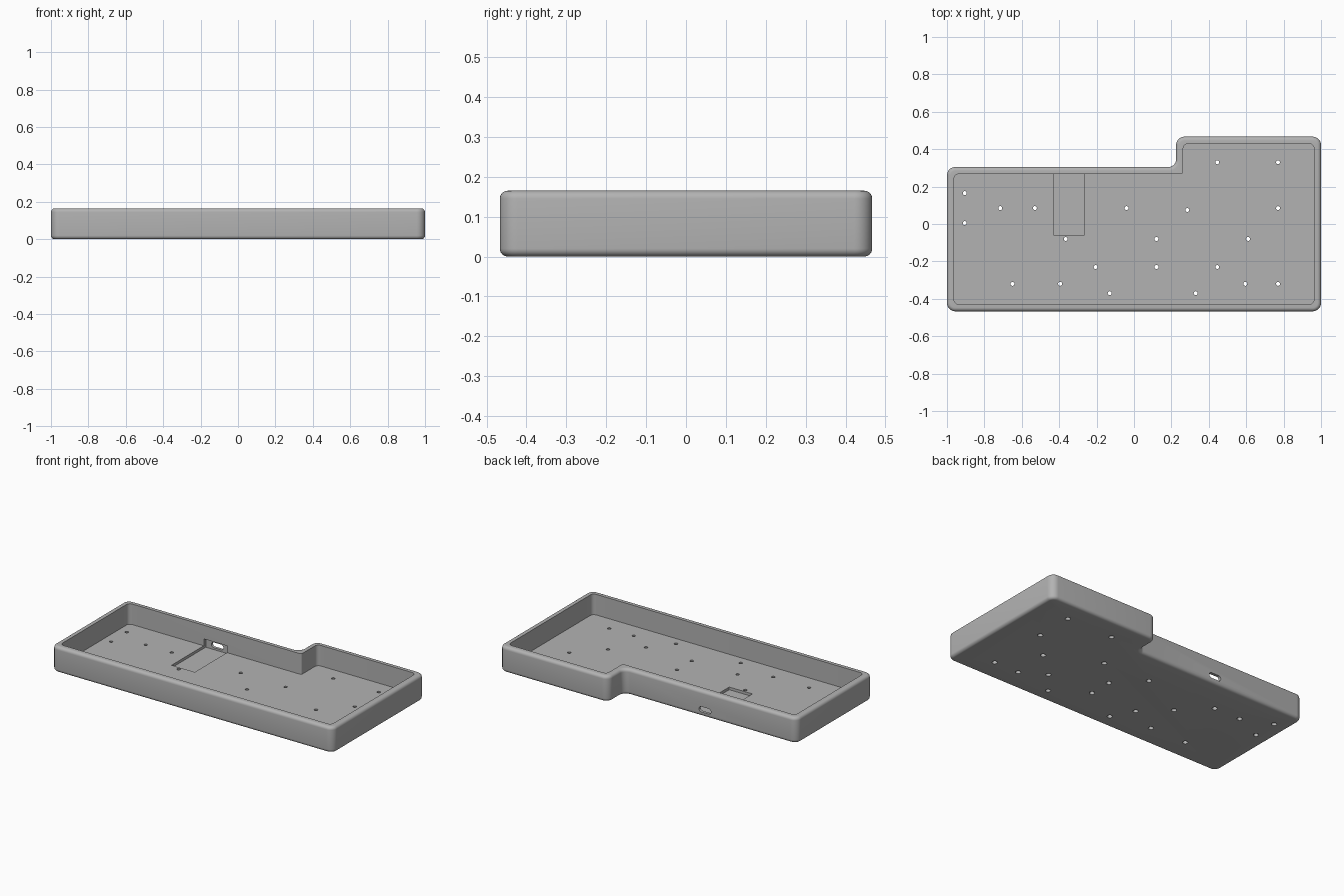
import bpy, bmesh, math
from mathutils import Matrix, Vector

cube = bpy.data.objects.get("Cube")
if cube:
    bpy.data.objects.remove(cube, do_unlink=True)

HEIGHT, FLOOR, WALL, ROUND = 0.165, 0.033, 0.038, 0.02
# L-shaped plan, counter-clockwise
PLAN = [(-1, -0.467), (1, -0.467), (1, 0.467), (0.225, 0.467), (0.225, 0.305), (-1, 0.305)]

grey = bpy.data.materials.new("case grey")
grey.use_nodes = True
COLOUR = (0.45, 0.45, 0.45, 1)
grey.diffuse_color = COLOUR
grey.node_tree.nodes["Principled BSDF"].inputs["Base Color"].default_value = COLOUR


def outline(inset, convex, concave, steps=8):
    """Plan moved inwards, with its corners rounded."""
    pts = []
    for i, corner in enumerate(PLAN):
        p = Vector(corner)
        a = (p - Vector(PLAN[i - 1])).normalized()
        b = (Vector(PLAN[(i + 1) % len(PLAN)]) - p).normalized()
        turn = a.cross(b)
        p += (b - a) * inset * turn
        r = convex if turn > 0 else concave
        centre = p + (b - a) * r
        for k in range(steps + 1):
            t = math.pi / 2 * k / steps
            pts.append(centre - b * r * math.cos(t) + a * r * math.sin(t))
    return pts


def finish(name, bm):
    bmesh.ops.recalc_face_normals(bm, faces=bm.faces)
    mesh = bpy.data.meshes.new(name)
    bm.to_mesh(mesh)
    bm.free()
    mesh.materials.append(grey)
    obj = bpy.data.objects.new(name, mesh)
    bpy.context.collection.objects.link(obj)
    return obj


# Tray: rings from the underside, up the rounded outside, over the rim and down to the floor
rings = []
for low in (True, False):
    for k in range(7):
        t = math.pi / 2 * k / 6
        if low:
            inset, z = ROUND * (1 - math.sin(t)), ROUND * (1 - math.cos(t))
        else:
            inset, z = ROUND * (1 - math.cos(t)), HEIGHT - ROUND * (1 - math.sin(t))
        rings.append((outline(inset, 0.045 - inset, 0.04 + inset), z))
inner = outline(WALL, 0.025, 0.012)
rings += [(inner, HEIGHT), (inner, FLOOR)]

bm = bmesh.new()
loops = [[bm.verts.new((p.x, p.y, z)) for p in pts] for pts, z in rings]
for lo, hi in zip(loops, loops[1:]):
    for i in range(len(lo)):
        bm.faces.new((lo[i - 1], lo[i], hi[i], hi[i - 1]))
bm.faces.new(loops[0])
bm.faces.new(loops[-1])
tray = finish("tray", bm)

# Controller pocket: sunk in the floor and notched into the back wall
bm = bmesh.new()
x0, x1, y0, y1, z0, z1 = -0.43, -0.265, -0.06, 0.287, 0.016, 0.077
bmesh.ops.create_cube(bm, size=1, matrix=Matrix.Translation(
    ((x0 + x1) / 2, (y0 + y1) / 2, (z0 + z1) / 2)) @ Matrix.Diagonal((x1 - x0, y1 - y0, z1 - z0, 1)))
pocket = finish("pocket_cutter", bm)

# Cable port: rounded slot through the back wall
bm = bmesh.new()
half, radius = 0.026, 0.017
section = []
for side in (1, -1):
    for k in range(13):
        t = math.pi * k / 12 - math.pi / 2
        section.append((-0.348 + side * (half + radius * math.cos(t)), 0.045 + side * radius * math.sin(t)))
front = bm.faces.new([bm.verts.new((x, 0.25, z)) for x, z in section])
side = bmesh.ops.extrude_face_region(bm, geom=[front], use_keep_orig=True)
bmesh.ops.translate(bm, vec=(0, 0.1, 0), verts=[v for v in side["geom"] if isinstance(v, bmesh.types.BMVert)])
port = finish("port_cutter", bm)

# Screw holes, grouped by row, widening towards the underside
HOLES = {0.33: (0.445, 0.77), 0.165: (-0.905,), 0.085: (-0.715, -0.53, -0.04, 0.77),
         0.075: (0.285,), 0.005: (-0.905,), -0.08: (-0.365, 0.12, 0.61),
         -0.23: (-0.205, 0.12, 0.445), -0.32: (-0.65, -0.395, 0.595, 0.77), -0.37: (-0.13, 0.33)}
bm = bmesh.new()
for y, xs in HOLES.items():
    for x in xs:
        bmesh.ops.create_cone(bm, cap_ends=True, segments=20, radius1=0.017, radius2=0.009,
                              depth=0.05, matrix=Matrix.Translation((x, y, 0.018)))
holes = finish("screw_hole_cutter", bm)

# Cut everything out of the tray
bpy.context.view_layer.objects.active = tray
for cutter in (pocket, port, holes):
    cutter.hide_render = True
    mod = tray.modifiers.new(cutter.name, "BOOLEAN")
    mod.operation, mod.solver, mod.object = "DIFFERENCE", "EXACT", cutter
    bpy.ops.object.modifier_apply(modifier=mod.name)
    bpy.data.objects.remove(cutter, do_unlink=True)

bpy.ops.object.select_all(action="DESELECT")
tray.select_set(True)
bpy.ops.object.shade_smooth_by_angle(angle=math.radians(30))
